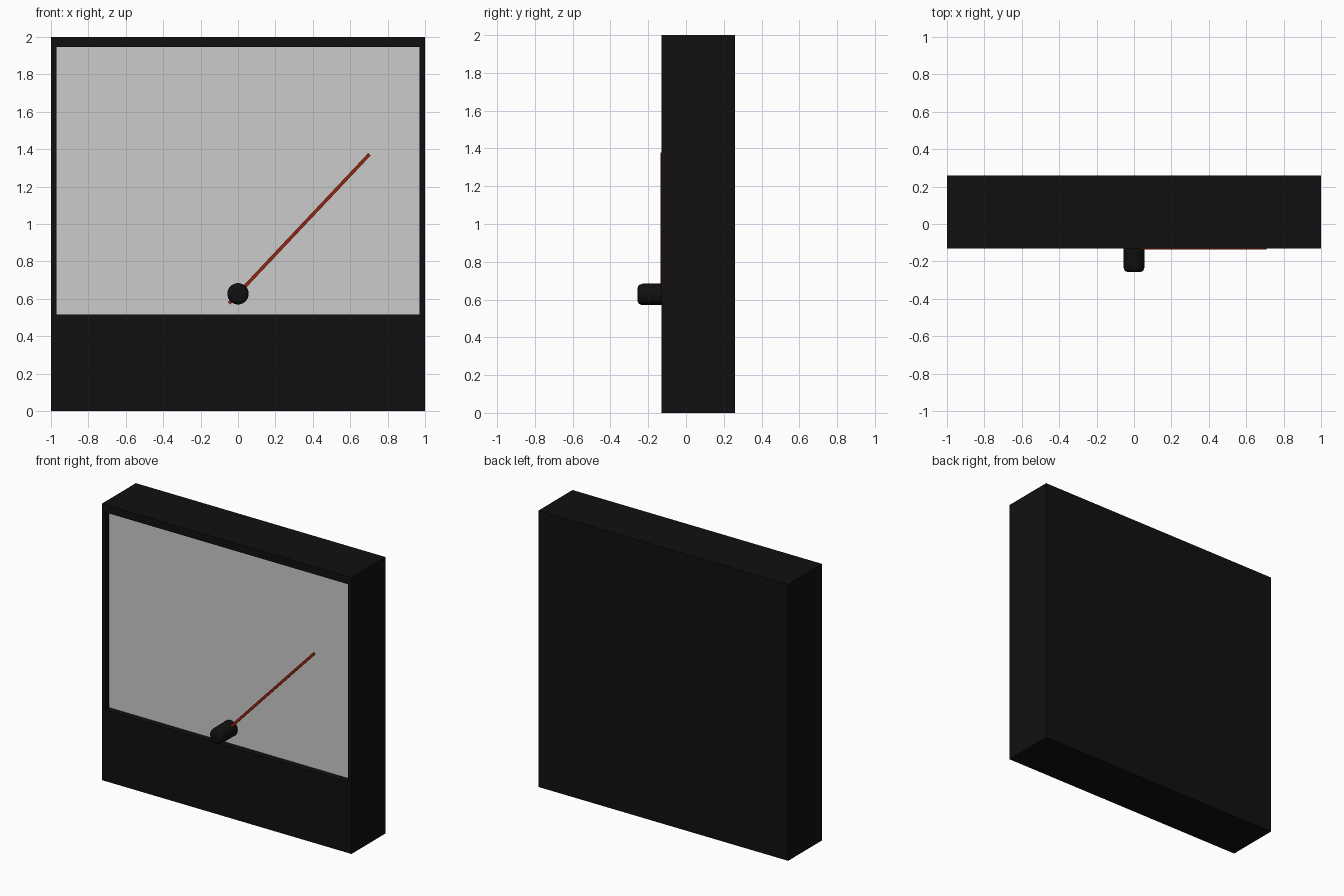
import bpy, bmesh, math
from mathutils import Matrix, Vector

if "Cube" in bpy.data.objects:
    bpy.data.objects.remove(bpy.data.objects["Cube"])


def material(name, rgb):
    m = bpy.data.materials.new(name)
    m.diffuse_color = (*rgb, 1)
    m.use_nodes = True
    m.node_tree.nodes["Principled BSDF"].inputs["Base Color"].default_value = m.diffuse_color
    return m


BLACK = material("matte black", (0.005, 0.005, 0.005))
GREY = material("dial grey", (0.6, 0.6, 0.6))
RED = material("needle red", (0.3, 0.018, 0.005))

FRONT, BACK, RECESS = -0.13, 0.26, 0.045
PIVOT = Vector((0, 0, 0.627))


def finish(bm, name, mats):
    bmesh.ops.recalc_face_normals(bm, faces=bm.faces)
    mesh = bpy.data.meshes.new(name)
    bm.to_mesh(mesh)
    bm.free()
    for m in mats:
        mesh.materials.append(m)
    ob = bpy.data.objects.new(name, mesh)
    bpy.context.collection.objects.link(ob)
    return ob


def box(bm, lo, hi):
    lo, hi = Vector(lo), Vector(hi)
    mat = Matrix.Translation((lo + hi) / 2) @ Matrix.Diagonal((*(hi - lo), 1))
    return bmesh.ops.create_cube(bm, size=1, matrix=mat)


# Case with a recessed dial window in the front
bm = bmesh.new()
box(bm, (-1, FRONT, 0), (1, BACK, 2))
front = min(bm.faces, key=lambda f: f.calc_center_median().y)
bmesh.ops.inset_individual(bm, faces=[front], thickness=0.04)
for v in front.verts:
    v.co.z = 1.945 if v.co.z > 1 else 0.515
bmesh.ops.inset_individual(bm, faces=[front], thickness=0)
for v in front.verts:
    v.co.y += RECESS
front.material_index = 1
finish(bm, "case", [BLACK, GREY])

# Thin needle lying across the pivot
bm = bmesh.new()
box(bm, (-0.07, -0.135, -0.009), (1.025, -0.125, 0.009))
needle = finish(bm, "needle", [RED])
needle.matrix_world = Matrix.Translation(PIVOT) @ Matrix.Rotation(-math.atan2(0.748, 0.705), 4, 'Y')

# Round pivot knob with a softened outer rim
bm = bmesh.new()
profile = [(0, -0.256), (0.035, -0.256), (0.046, -0.252), (0.053, -0.243),
           (0.057, -0.228), (0.057, FRONT + RECESS), (0, FRONT + RECESS)]
verts = [bm.verts.new((r, y, 0)) for r, y in profile]
edges = [bm.edges.new(pair) for pair in zip(verts, verts[1:])]
bmesh.ops.spin(bm, geom=verts + edges, cent=(0, 0, 0), axis=(0, 1, 0),
               angle=math.tau, steps=32)
bmesh.ops.remove_doubles(bm, verts=bm.verts, dist=0.0001)
knob = finish(bm, "pivot_knob", [BLACK])
knob.location = PIVOT
bpy.context.view_layer.objects.active = knob
knob.select_set(True)
bpy.ops.object.shade_smooth_by_angle(angle=math.radians(35))
